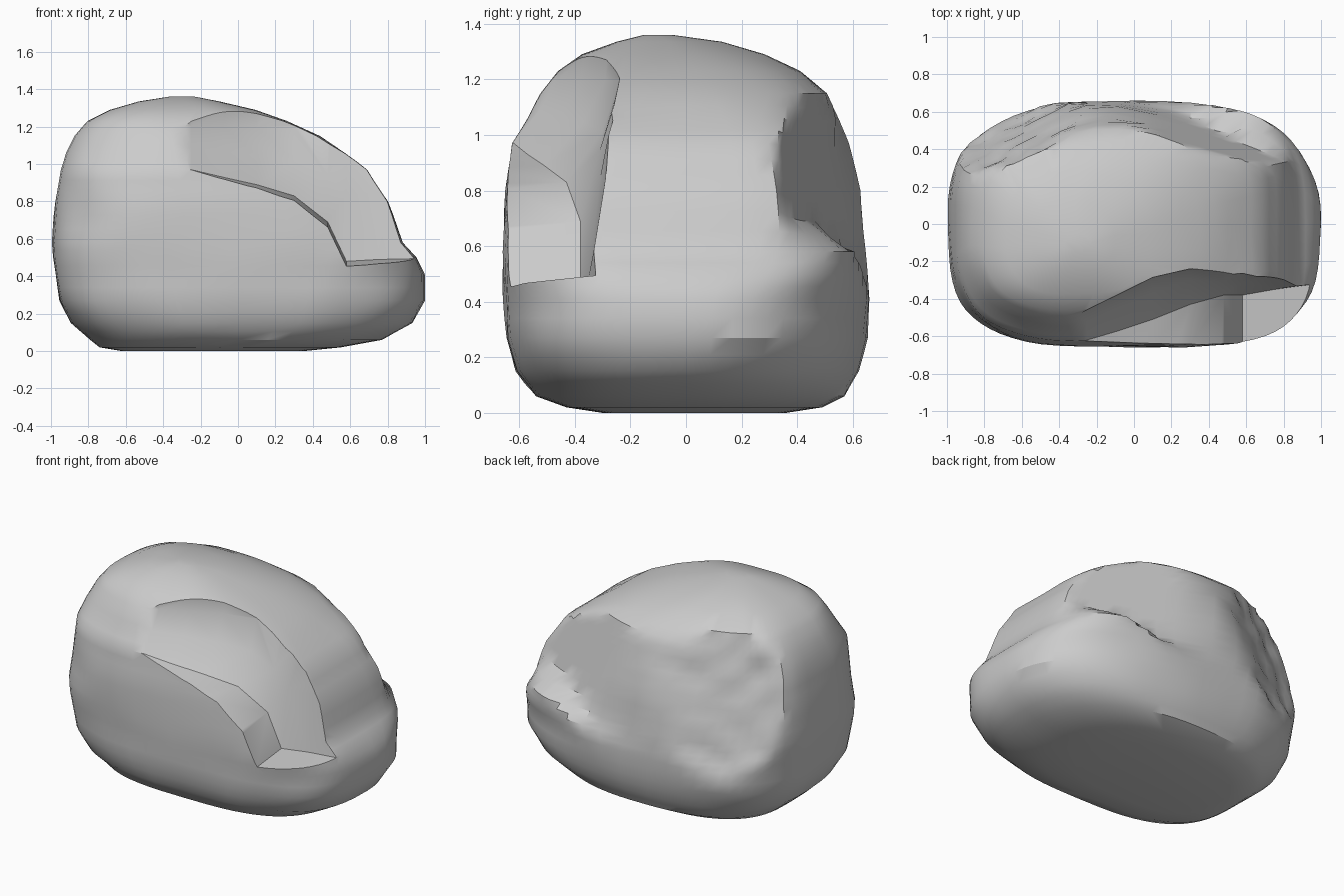
import bpy, bmesh, math
from mathutils import Vector, noise

if "Cube" in bpy.data.objects:
    bpy.data.objects.remove(bpy.data.objects["Cube"], do_unlink=True)

stone = bpy.data.materials.new("grey stone")
stone.use_nodes = True
stone.diffuse_color = (0.6, 0.6, 0.6, 1)
stone.node_tree.nodes["Principled BSDF"].inputs["Base Color"].default_value = (0.6, 0.6, 0.6, 1)


def loft_object(name, loops):
    """Skin a list of closed vertex loops, close both ends, make an object."""
    bm = bmesh.new()
    rings = [[bm.verts.new(p) for p in loop] for loop in loops]
    n = len(rings[0])
    for a, b in zip(rings, rings[1:]):
        for i in range(n):
            j = (i + 1) % n
            bm.faces.new((a[i], a[j], b[j], b[i]))
    bm.faces.new(rings[0])
    bm.faces.new(rings[-1])
    bmesh.ops.recalc_face_normals(bm, faces=bm.faces)
    mesh = bpy.data.meshes.new(name)
    bm.to_mesh(mesh)
    bm.free()
    mesh.materials.append(stone)
    obj = bpy.data.objects.new(name, mesh)
    bpy.context.collection.objects.link(obj)
    return obj


def spow(v, e):
    return math.copysign(abs(v) ** e, v)


def ramp(v, lo, hi):
    return min(1, max(0, (v - lo) / (hi - lo)))


# Boulder levels: z, x min, x max, y min, y max, squareness
LEVELS = [
    (0.00, -0.62, 0.35, -0.30, 0.36, 2.3),
    (0.02, -0.74, 0.55, -0.43, 0.49, 2.4),
    (0.06, -0.79, 0.77, -0.54, 0.57, 2.5),
    (0.15, -0.89, 0.93, -0.61, 0.62, 2.6),
    (0.27, -0.955, 1.00, -0.645, 0.65, 2.7),
    (0.41, -0.98, 0.995, -0.655, 0.66, 2.7),
    (0.50, -0.995, 0.95, -0.66, 0.655, 2.7),
    (0.58, -1.00, 0.88, -0.66, 0.65, 2.7),
    (0.80, -0.975, 0.80, -0.65, 0.63, 2.7),
    (0.97, -0.95, 0.69, -0.63, 0.585, 2.7),
    (1.06, -0.92, 0.57, -0.57, 0.55, 2.6),
    (1.15, -0.87, 0.43, -0.52, 0.51, 2.5),
    (1.23, -0.80, 0.26, -0.46, 0.41, 2.5),
    (1.29, -0.68, 0.09, -0.38, 0.28, 2.4),
    (1.335, -0.53, -0.10, -0.25, 0.13, 2.2),
    (1.36, -0.37, -0.23, -0.15, -0.05, 2.0),
]
SIDES = 64
# Rough broken patch on the back, at the -x end
CHIP_N = Vector((-0.38, 0.87, 0.25)).normalized()
CHIP_P = Vector((-0.62, 0.60, 0.32))
# Flattened shoulder on the back, at the +x end, above a slanting crack
FLAT_N = Vector((0.33, 0.90, 0.24)).normalized()
FLAT_P = Vector((0.82, 0.36, 0.62))


def boulder_point(level, i):
    z, x0, x1, y0, y1, n = level
    a = math.tau * i / SIDES
    c, s = math.cos(a), math.sin(a)
    # Squarer corners at the front and back -x end, rounder at the back +x end
    n += 0.5 if s < 0 else (0.2 if c < 0 else -0.35)
    # The upper +x face is broad and flat
    if c > 0:
        n += 1.5 * ramp(z, 0.40, 0.60) * (1 - ramp(z, 1.0, 1.3))
    p = Vector(((x0 + x1) / 2 + (x1 - x0) / 2 * spow(c, 2 / n),
                (y0 + y1) / 2 + (y1 - y0) / 2 * spow(s, 2 / n), z))
    # Gentle weathering
    if 0.1 < z < 1.3:
        p += Vector((c, s, 0)) * 0.012 * noise.noise(p * 3.5)
    # Shoulder, fading in just above the crack
    over = (p - FLAT_P).dot(FLAT_N)
    crack_z = min(0.62, 0.42 + 0.44 * (p.x - 0.17))
    if over > 0 and p.x > 0:
        p -= FLAT_N * over * ramp(z, crack_z, crack_z + 0.07)
    # Broken patch with a pitted face
    over = (p - CHIP_P).dot(CHIP_N)
    if over > 0 and z > 0.2:
        p -= CHIP_N * (over + min(1, over / 0.03) * (0.008 + 0.03 * noise.noise(p * 7)))
    return p


levels = []
for a, b in zip(LEVELS, LEVELS[1:]):
    steps = math.ceil((b[0] - a[0]) / 0.075)
    for k in range(steps):
        levels.append(tuple(u + (v - u) * k / steps for u, v in zip(a, b)))
levels.append(LEVELS[-1])
boulder = loft_object("boulder", [[boulder_point(lv, i) for i in range(SIDES)] for lv in levels])

# Stepped break on the front: x, lip height, wall y at lip, at mid and at top
BREAK = [
    (-0.50, 1.01, -0.72, -0.66, -0.60),
    (-0.25, 0.97, -0.62, -0.53, -0.46),
    (-0.08, 0.93, -0.57, -0.45, -0.38),
    (0.10, 0.89, -0.51, -0.37, -0.29),
    (0.30, 0.83, -0.43, -0.30, -0.24),
    (0.48, 0.69, -0.38, -0.31, -0.23),
    (0.58, 0.48, -0.38, -0.31, -0.23),
    (0.75, 0.49, -0.35, -0.29, -0.24),
    (1.20, 0.50, -0.29, -0.28, -0.27),
]
cutter = loft_object("break_cutter", [
    [(x, -0.95, z - 0.06), (x, ya, z), (x, yb, (z + 1.2) / 2),
     (x, yc, 1.2), (x, yc + 0.02, 1.5), (x, -0.95, 1.5)] for x, z, ya, yb, yc in BREAK])
cutter.hide_render = True
mod = boulder.modifiers.new("carve", 'BOOLEAN')
mod.operation = 'DIFFERENCE'
mod.solver = 'EXACT'
mod.object = cutter
bpy.ops.object.select_all(action='DESELECT')
boulder.select_set(True)
bpy.context.view_layer.objects.active = boulder
bpy.ops.object.modifier_apply(modifier=mod.name)
bpy.data.objects.remove(cutter, do_unlink=True)

# Soft shading with sharp broken edges
bpy.ops.object.shade_smooth_by_angle(angle=math.radians(32))
